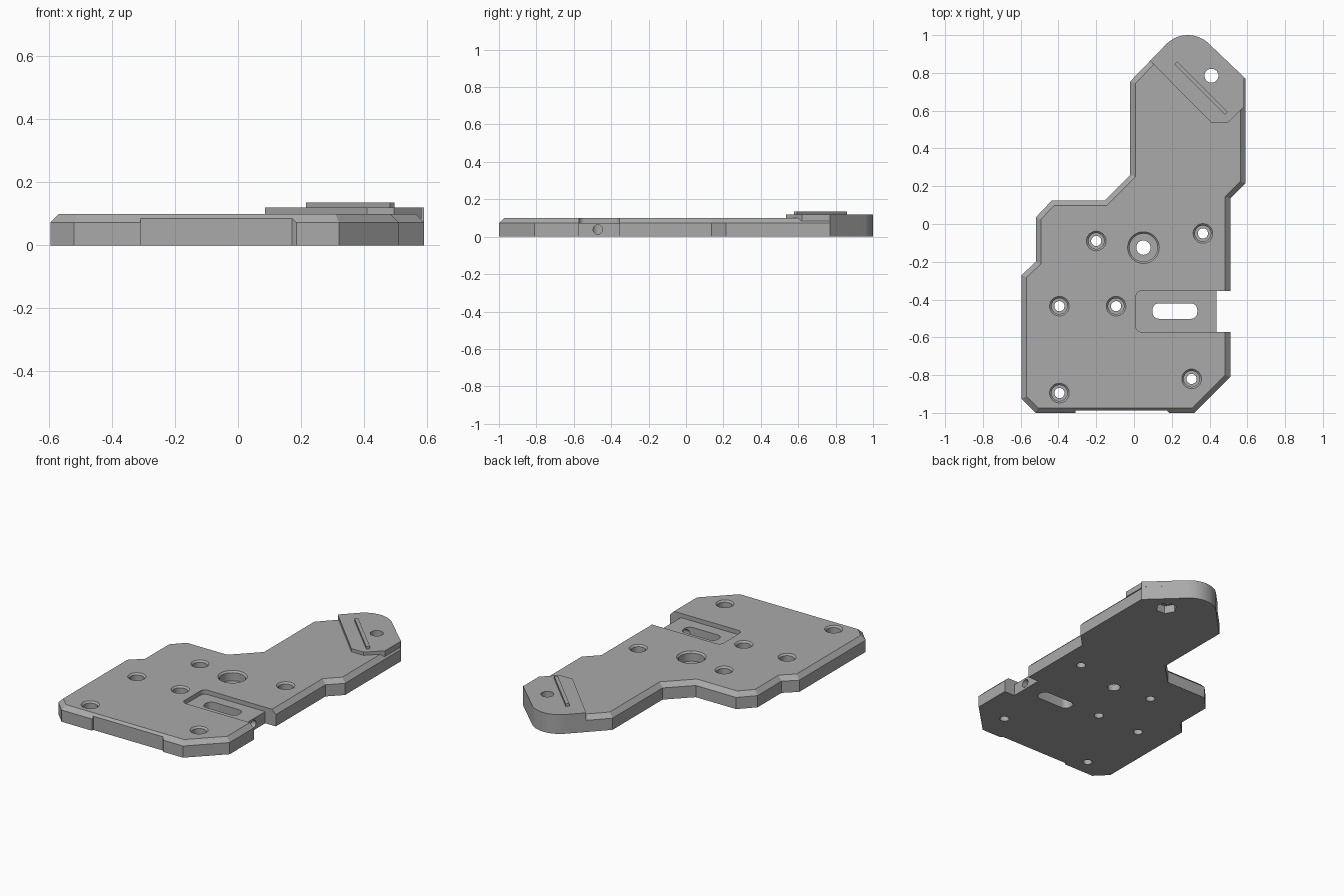
import bpy, bmesh, math
from mathutils import Vector

cube = bpy.data.objects.get("Cube")
if cube:
    bpy.data.objects.remove(cube)

grey = bpy.data.materials.new("mid grey")
grey.use_nodes = True
GREY = (0.4, 0.4, 0.4, 1)
grey.diffuse_color = GREY
grey.node_tree.nodes["Principled BSDF"].inputs["Base Color"].default_value = GREY

THICK, BEVEL = 0.1, 0.027


def loft(name, rings, helper=False):
    """Closed solid through stacked rings of 3D points."""
    bm = bmesh.new()
    loops = [[bm.verts.new(p) for p in ring] for ring in rings]
    bm.faces.new(list(reversed(loops[0])))
    bm.faces.new(loops[-1])
    n = len(loops[0])
    for low, high in zip(loops, loops[1:]):
        for i in range(n):
            j = (i + 1) % n
            bm.faces.new((low[i], low[j], high[j], high[i]))
    bmesh.ops.recalc_face_normals(bm, faces=bm.faces)
    mesh = bpy.data.meshes.new(name)
    bm.to_mesh(mesh)
    bm.free()
    mesh.materials.append(grey)
    obj = bpy.data.objects.new(name, mesh)
    bpy.context.collection.objects.link(obj)
    obj.hide_render = helper
    return obj


def prism(name, outline, z0, z1, helper=False):
    return loft(name, [[(x, y, z) for x, y in outline] for z in (z0, z1)], helper)


def arc(cx, cy, r, a0, a1, n):
    angles = [math.radians(a0 + (a1 - a0) * i / n) for i in range(n + 1)]
    return [(cx + r * math.cos(a), cy + r * math.sin(a)) for a in angles]


def circle(cx, cy, r, n=32):
    return arc(cx, cy, r, 0, 360, n)[:-1]


def round_rect(x0, y0, x1, y1, r):
    return (arc(x1 - r, y1 - r, r, 0, 90, 6) + arc(x0 + r, y1 - r, r, 90, 180, 6)
            + arc(x0 + r, y0 + r, r, 180, 270, 6) + arc(x1 - r, y0 + r, r, 270, 360, 6))


def inset(outline, d):
    """Mitred inward offset of a counter-clockwise outline."""
    pts = [Vector(p) for p in outline]
    result = []
    for i, p in enumerate(pts):
        a = (p - pts[i - 1]).normalized()
        b = (pts[(i + 1) % len(pts)] - p).normalized()
        na, nb = Vector((-a.y, a.x)), Vector((-b.y, b.x))
        result.append(p + (na + nb) * d / (1 + na.dot(nb)))
    return result


def combine(target, tool, operation):
    mod = target.modifiers.new(operation, "BOOLEAN")
    mod.operation, mod.solver, mod.object = operation, "EXACT", tool
    bpy.context.view_layer.objects.active = target
    bpy.ops.object.modifier_apply(modifier=mod.name)
    bpy.data.objects.remove(tool)


# Main plate with bevelled upper rim
tip = arc(0.285, 0.84, 0.16, 45, 135, 16)
outline = [(-0.52, -1), (0.32, -1), (0.51, -0.81), (0.51, 0.135), (0.59, 0.215),
           (0.59, 0.77)] + tip + [(-0.02, 0.755), (-0.02, 0.26), (-0.155, 0.125),
           (-0.435, 0.125), (-0.52, 0.035), (-0.52, -0.2), (-0.595, -0.27), (-0.595, -0.925)]
plate = loft("base_plate", [
    [(x, y, 0) for x, y in outline],
    [(x, y, THICK - BEVEL) for x, y in outline],
    [(x, y, THICK) for x, y in inset(outline, BEVEL)]])

# Full-height rounded end and the raised pad on top of it
end = [(0.59, 0.77)] + tip + [(0.085, 0.864)]
combine(plate, prism("end_block", end, 0, 0.12), "UNION")
pad = [(0.41, 0.535), (0.495, 0.535), (0.583, 0.62), (0.583, 0.777)] + tip + [(0.085, 0.864)]
combine(plate, prism("end_pad", pad, 0.085, 0.12), "UNION")

# Pocket, side notch, slot and shallow front recess
cutters = [
    prism("pocket", round_rect(0.01, -0.572, 0.7, -0.355, 0.03), 0.073, 0.3, True),
    prism("notch", [(0.437, -0.572), (0.6, -0.572), (0.6, -0.355), (0.437, -0.355)], -0.1, 0.3, True),
    prism("slot", round_rect(0.098, -0.502, 0.335, -0.42, 0.034), -0.1, 0.3, True),
    prism("front_recess", [(-0.31, -1.1), (0.285, -1.1), (0.172, -0.987), (-0.31, -0.987)],
          -0.1, 0.3, True)]

# Stepped screw holes: (x, y, bore radius, head radius)
holes = [(x, y, 0.027, 0.042) for x, y in (
    (-0.2, -0.09), (0.365, -0.05), (-0.395, -0.435),
    (-0.095, -0.435), (-0.395, -0.895), (0.305, -0.82))]
holes.append((0.05, -0.125, 0.038, 0.074))
for x, y, bore, head in holes:
    steps = [(bore, -0.1), (bore, 0.04), (head, 0.04), (head, 0.09),
             (head + 0.01, 0.1), (head + 0.01, 0.2)]
    cutters.append(loft("screw_hole", [[(px, py, z) for px, py in circle(x, y, r)]
                                       for r, z in steps], True))

# End hole with hexagonal nut seat underneath, and the side bore
cutters.append(prism("end_hole", circle(0.41, 0.785, 0.037), -0.1, 0.3, True))
cutters.append(prism("nut_seat", circle(0.41, 0.785, 0.062, 6), -0.1, 0.05, True))
cutters.append(loft("side_bore", [[(x, y, z) for y, z in circle(-0.472, 0.038, 0.025, 24)]
                                  for x in (0.3, 0.6)], True))
for cutter in cutters:
    combine(plate, cutter, "DIFFERENCE")

# Diagonal rib on the pad
prism("pad_rib", [(0.215, 0.845), (0.482, 0.578), (0.497, 0.593), (0.23, 0.86)], 0.115, 0.136)

# Crisp edges, smooth curves
for obj in (plate, bpy.data.objects["pad_rib"]):
    bpy.ops.object.select_all(action="DESELECT")
    obj.select_set(True)
    bpy.context.view_layer.objects.active = obj
    bpy.ops.object.shade_smooth_by_angle(angle=math.radians(25))
